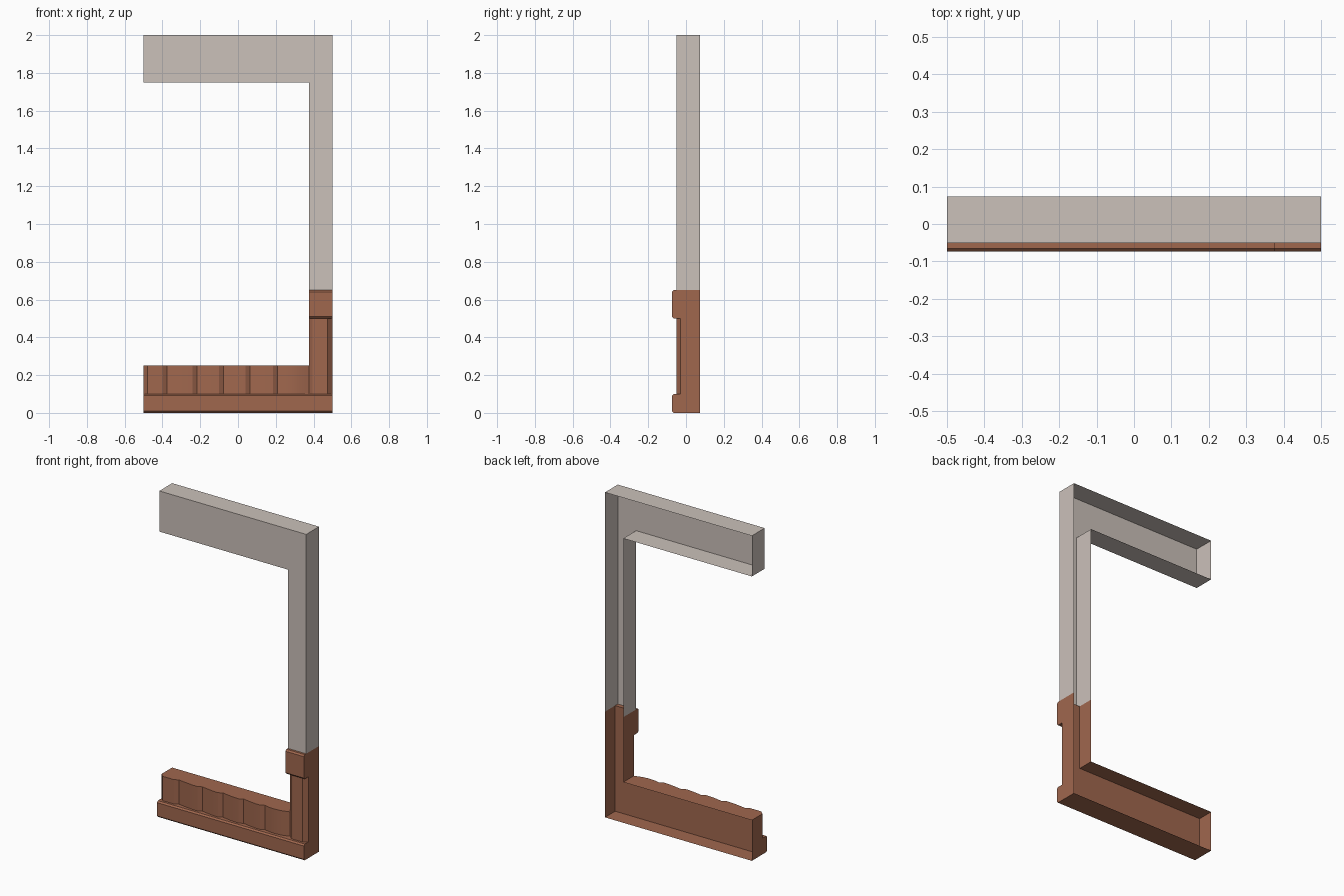
import bpy, bmesh, math

if "Cube" in bpy.data.objects:
    bpy.data.objects.remove(bpy.data.objects["Cube"])

BACK, FRONT, TRIM, INNER, VALLEY = 0.074, -0.051, -0.074, -0.025, -0.028


def material(name, rgb):
    m = bpy.data.materials.new(name)
    m.diffuse_color = (*rgb, 1)
    m.use_nodes = True
    m.node_tree.nodes["Principled BSDF"].inputs["Base Color"].default_value = m.diffuse_color
    return m


plaster = material("pale_plaster", (0.597, 0.533, 0.491))
wood = material("brown_wood", (0.352, 0.136, 0.076))


def finish(name, bm, mat):
    me = bpy.data.meshes.new(name)
    bm.to_mesh(me)
    bm.free()
    me.materials.append(mat)
    ob = bpy.data.objects.new(name, me)
    bpy.context.collection.objects.link(ob)
    return ob


def shell(name, outline, mat, open_edge, front):
    """Open-backed shell from a counter-clockwise xz outline; one wall is left out."""
    bm = bmesh.new()
    f = [bm.verts.new((x, FRONT if front else INNER, z)) for x, z in outline]
    b = [bm.verts.new((x, BACK, z)) for x, z in outline]
    n = len(outline)
    if front:
        bm.faces.new(f)
    for i in range(n):
        if i != open_edge:
            j = (i + 1) % n
            bm.faces.new((f[i], b[i], b[j], f[j]))
    return finish(name, bm, mat)


def prism(name, profile, place, a, b, mat):
    """Closed prism: profile swept from a to b, place maps (u, v, t) to xyz."""
    bm = bmesh.new()
    p = [bm.verts.new(place(u, v, a)) for u, v in profile]
    q = [bm.verts.new(place(u, v, b)) for u, v in profile]
    bm.faces.new(p)
    bm.faces.new(q[::-1])
    for i in range(len(p)):
        j = (i + 1) % len(p)
        bm.faces.new((p[i], p[j], q[j], q[i]))
    bmesh.ops.recalc_face_normals(bm, faces=bm.faces)
    return finish(name, bm, mat)


def along_x(u, v, t):
    return (t, u, v)


def along_z(u, v, t):
    return (u, v, t)


# Plaster upper post and top beam, open at the back
shell("upper_frame", [(0.375, 0.65), (0.5, 0.65), (0.5, 2), (-0.5, 2),
                      (-0.5, 1.75), (0.375, 1.75)], plaster, 0, True)
# Wooden lower post and sill sides, open at the back
shell("lower_frame", [(-0.5, 0), (0.5, 0), (0.5, 0.65), (0.375, 0.65),
                      (0.375, 0.25), (-0.5, 0.25)], wood, 2, False)


# Chamfered trim bars
def trim(name, z0, z1, x0):
    c = 0.009
    prism(name, [(INNER, z0), (TRIM + c, z0), (TRIM, z0 + c), (TRIM, z1 - c),
                 (TRIM + c, z1), (INNER, z1)], along_x, x0, 0.5, wood)


trim("base_trim", 0, 0.1, -0.5)
trim("post_cap", 0.5, 0.65, 0.375)

# Grooved panel: each board rises gently, then drops at its right edge
grooves = [-0.40, -0.24, -0.10, 0.04, 0.185]
pts = [(-0.5, INNER), (-0.5, VALLEY), (-0.478, FRONT)]
for i, g in enumerate(grooves):
    start = g + 0.024
    pts += [(g, FRONT), (start, -0.037)]
    if i < len(grooves) - 1:
        span = grooves[i + 1] - start
        pts += [(start + span * k / 4, -0.037 - 0.014 * math.sin(k * math.pi / 8))
                for k in range(1, 4)]
# Last board rolls back down to meet the post
pts += [(0.25, -0.046), (0.29, -0.047), (0.33, -0.042), (0.375, VALLEY), (0.375, INNER)]
panel = prism("board_panel", pts, along_z, 0.1, 0.25, wood)
bpy.context.view_layer.objects.active = panel
panel.select_set(True)
bpy.ops.object.shade_smooth_by_angle(angle=math.radians(25))

# Post board with a chamfered outer edge
prism("post_board", [(0.375, INNER), (0.375, VALLEY), (0.395, -0.047), (0.41, FRONT),
                     (0.475, FRONT), (0.5, VALLEY), (0.5, INNER)],
      along_z, 0.1, 0.5, wood)
